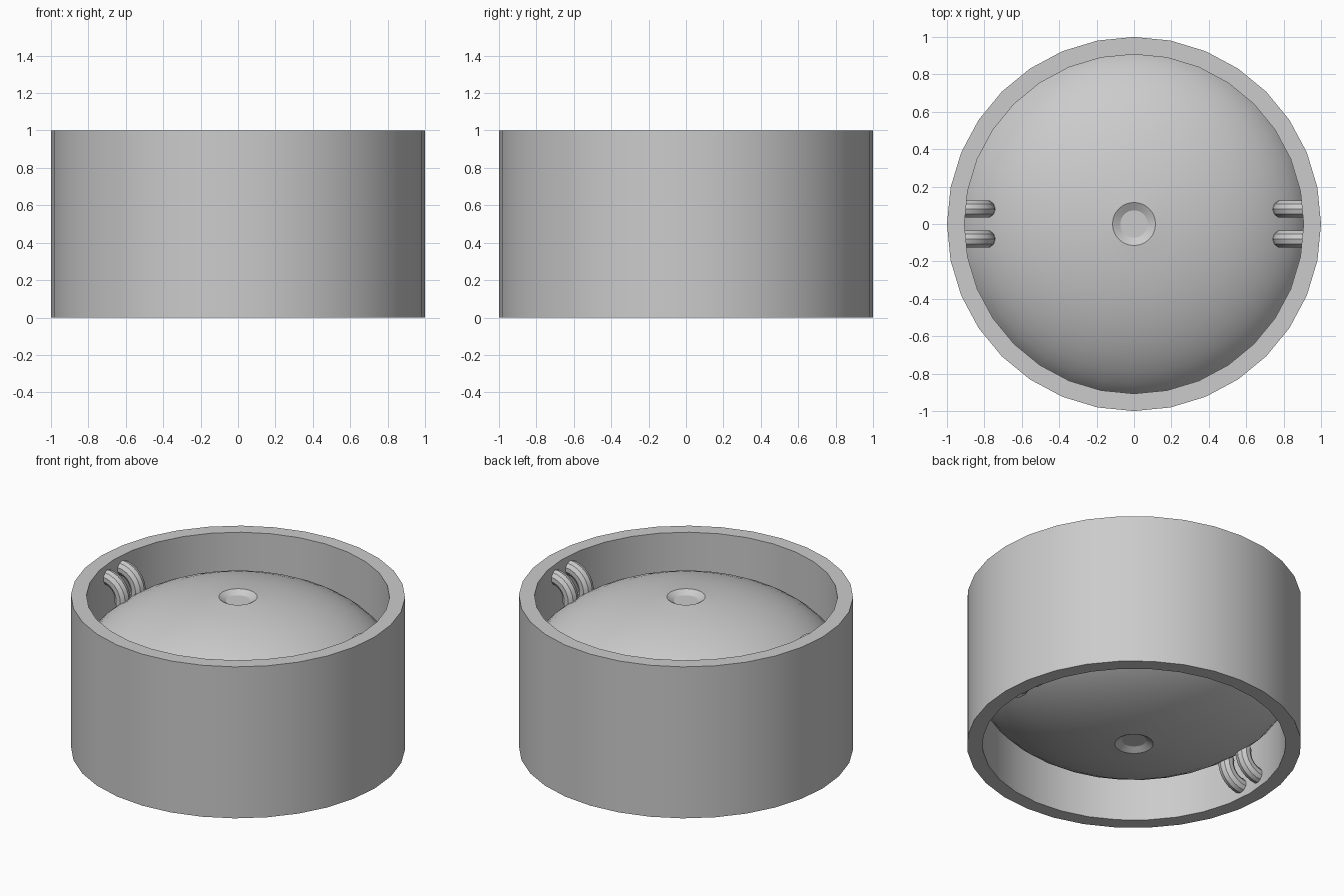
import bpy, bmesh
from math import sin, cos, pi, sqrt, radians

if "Cube" in bpy.data.objects:
    bpy.data.objects.remove(bpy.data.objects["Cube"])


def skin(name, rings, loop=False):
    """Join closed rings of points into one mesh; loop joins last to first, otherwise ends are capped."""
    bm = bmesh.new()
    rows = [[bm.verts.new(p) for p in ring] for ring in rings]
    n = len(rows[0])
    pairs = list(zip(rows, rows[1:])) + ([(rows[-1], rows[0])] if loop else [])
    for a, b in pairs:
        for i in range(n):
            j = (i + 1) % n
            bm.faces.new((a[i], a[j], b[j], b[i]))
    if not loop:
        bm.faces.new(rows[0])
        bm.faces.new(rows[-1])
    bmesh.ops.recalc_face_normals(bm, faces=bm.faces)
    mesh = bpy.data.meshes.new(name)
    bm.to_mesh(mesh)
    bm.free()
    obj = bpy.data.objects.new(name, mesh)
    bpy.context.collection.objects.link(obj)
    bpy.ops.object.select_all(action='DESELECT')
    obj.select_set(True)
    bpy.context.view_layer.objects.active = obj
    bpy.ops.object.shade_smooth_by_angle(angle=radians(30))
    return obj


def circle(r, z, sides=32):
    return [(r * cos(2 * pi * i / sides), r * sin(2 * pi * i / sides), z) for i in range(sides)]


# Outer tube wall
skin("outer_wall", [circle(r, z) for r, z in ((1, 0), (1, 1), (0.907, 1), (0.907, 0))], loop=True)

# Flattened ball inside the wall, with a shallow dimple at each pole
A, C = 0.96, 0.5
upper = [(0.073, 0.972), (0.115, 0.5 + C * sqrt(1 - (0.115 / A) ** 2))]
upper += [(A * sin(radians(d)), 0.5 + C * cos(radians(d))) for d in range(14, 90, 7)]
profile = upper + [(A, 0.5)] + [(r, 1 - z) for r, z in reversed(upper)]
skin("domed_core", [circle(r, z) for r, z in profile])


# Bent tubes running from the wall into the core
def bent_tube(sx, y, sz):
    rings = []
    for k in range(9):
        t = radians(-15 + 15 * k)
        ring = []
        for i in range(10):
            u = 2 * pi * i / 10
            d = 0.12 + 0.047 * cos(u)
            ring.append((sx * (0.907 - d * sin(t)), y + 0.047 * sin(u),
                         0.5 + sz * (0.3 + d * cos(t))))
        rings.append(ring)
    skin("bent_tube", rings)


for sx in (-1, 1):
    for y in (-0.08, 0.08):
        for sz in (-1, 1):
            bent_tube(sx, y, sz)
